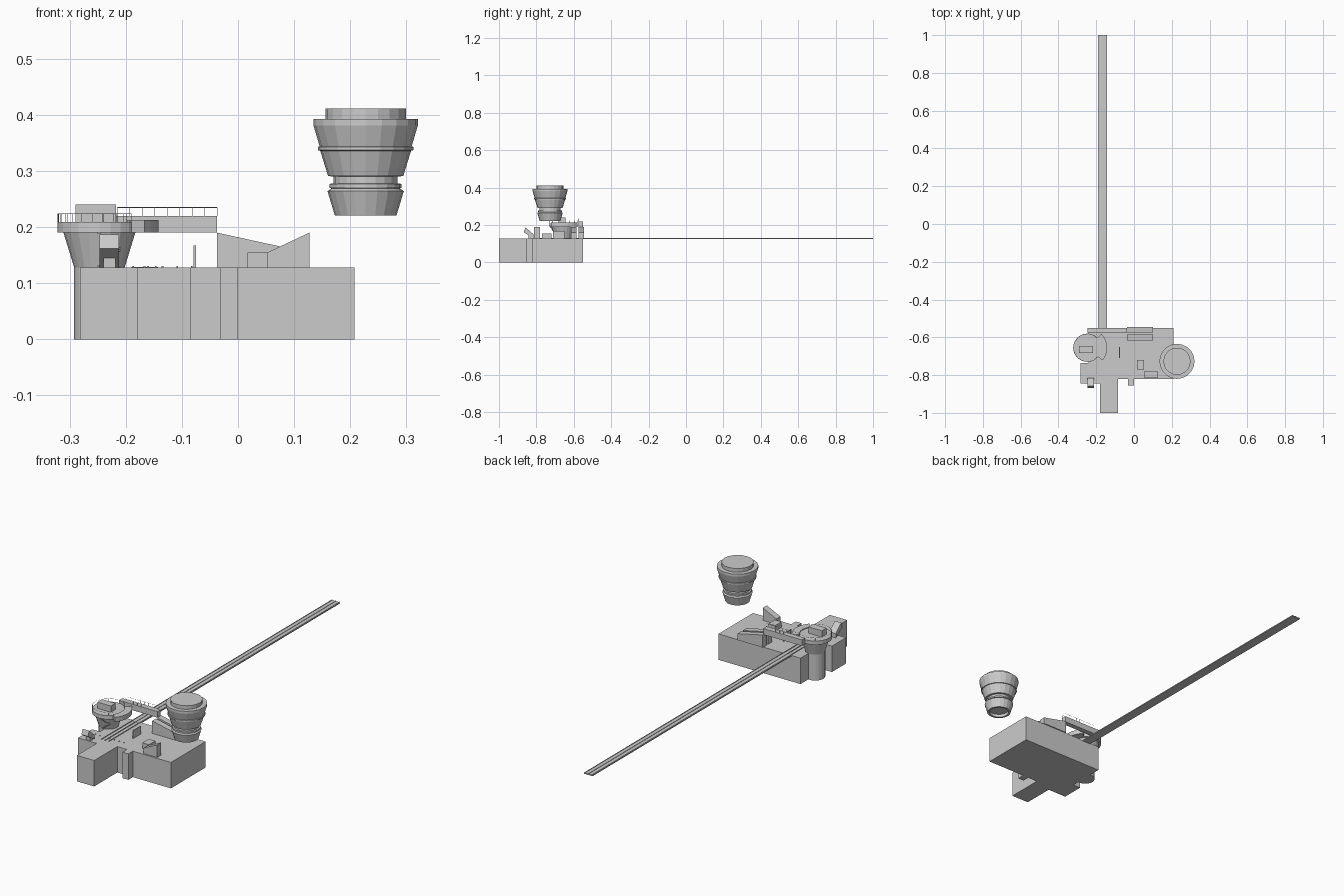
import bpy, math
from mathutils import Vector

if "Cube" in bpy.data.objects:
    bpy.data.objects.remove(bpy.data.objects["Cube"])


def mesh(name, verts, faces):
    me = bpy.data.meshes.new(name)
    me.from_pydata(verts, [], faces)
    me.update()
    ob = bpy.data.objects.new(name, me)
    bpy.context.collection.objects.link(ob)
    return ob


def prism(name, pts, lo, hi, axis='z'):
    """Extrude a counter-clockwise outline; axis z: pts are xy, y: xz, x: yz."""
    place = {'z': lambda p, h: (p[0], p[1], h),
             'y': lambda p, h: (p[0], -h, p[1]),
             'x': lambda p, h: (h, p[0], p[1])}[axis]
    n = len(pts)
    if axis == 'y':
        lo, hi = -hi, -lo
    v = [place(p, lo) for p in pts] + [place(p, hi) for p in pts]
    f = [tuple(reversed(range(n))), tuple(range(n, 2 * n))]
    f += [(i, (i + 1) % n, n + (i + 1) % n, n + i) for i in range(n)]
    return mesh(name, v, f)


def box(name, x, y, z):
    return prism(name, [(x[0], y[0]), (x[1], y[0]), (x[1], y[1]), (x[0], y[1])], *z)


def lathe(name, profile, centre, n):
    """Closed solid from (radius, z) points running bottom to top."""
    v, f = [], []
    for r, z in profile:
        for i in range(n):
            a = 2 * math.pi * i / n
            v.append((centre[0] + r * math.cos(a), centre[1] + r * math.sin(a), z))
    for k in range(len(profile) - 1):
        for i in range(n):
            j = (i + 1) % n
            f.append((k * n + i, k * n + j, k * n + n + j, k * n + n + i))
    f.append(tuple(reversed(range(n))))
    f.append(tuple(range(len(v) - n, len(v))))
    return mesh(name, v, f)


def wire(name, lines, r=0.0006):
    cu = bpy.data.curves.new(name, 'CURVE')
    cu.dimensions = '3D'
    cu.bevel_depth = r
    cu.bevel_resolution = 0
    for pts in lines:
        s = cu.splines.new('POLY')
        s.points.add(len(pts) - 1)
        for p, co in zip(s.points, pts):
            p.co = (*co, 1)
    ob = bpy.data.objects.new(name, cu)
    bpy.context.collection.objects.link(ob)


def railing(name, path, height):
    up = Vector((0, 0, height))
    path = [Vector(p) for p in path]
    wire(name, [[p + up for p in path]] + [[p, p + up] for p in path])


# Hull block with bow pier and side notch
prism('hull', [(-.24, -.55), (-.24, -.735), (-.282, -.735), (-.282, -.845), (-.18, -.845),
               (-.18, -1), (-.085, -1), (-.085, -.82), (-.032, -.82), (-.032, -.855),
               (0, -.855), (0, -.82), (.208, -.82), (.208, -.55)], 0, .128)

# Long runway with raised edge strips
box('runway', (-.19, -.143), (-.56, 1), (.124, .129))
for i, x in enumerate((-.188, -.168, -.148)):
    box(f'runway_strip_{i}', (x, x + .003), (-.8, 1), (.126, .131))

# Round control tower at the left side
C = (-.247, -.655)
lathe('tower_column', [(.045, 0), (.045, .128), (.064, .19)], C, 20)
lathe('tower_deck', [(.075, .19), (.075, .209)], C, 24)
box('tower_cabin', (-.29, -.217), (-.682, -.645), (.209, .24))


def ring(r, a0, a1, n):
    return [(C[0] + r * math.cos(math.radians(a0 + (a1 - a0) * i / n)),
             C[1] + r * math.sin(math.radians(a0 + (a1 - a0) * i / n))) for i in range(n + 1)]


prism('tower_balcony', ring(.105, -40, 45, 8) + ring(.07, 45, -40, 8), .19, .213)
railing('tower_railing', [(x, y, .209) for x, y in ring(.074, 50, 320, 18)], .015)

# Stairs zigzagging up the tower cone
for i in range(14):
    t = i / 13
    x = -.247 + .037 * (1 - abs(2 * t - 1))
    z = .13 + .058 * t
    y = C[1] - math.sqrt((.047 + .019 * t) ** 2 - (x - C[0]) ** 2)
    box(f'stair_{i}', (x - .003, x + .003), (y - .005, y + .003), (z, z + .002))

# Elevated bridge at the stern with railings
box('bridge', (-.247, -.037), (-.575, -.55), (.19, .22))
for side, y in (('front', -.574), ('back', -.551)):
    railing(f'bridge_railing_{side}',
            [(-.215 + .178 * i / 8, y, .22) for i in range(9)], .015)

# Sloped deck houses along the stern
for name, y0 in (('stern_ramp', -.575), ('inner_ramp', -.616)):
    prism(name, [(-.037, .128), (.1, .128), (.1, .16), (-.037, .19)], y0, y0 + .03, 'y')

# Raised wedge and small block at the front right
prism('front_wedge', [(.053, .128), (.127, .128), (.127, .19), (.053, .155)], -.812, -.78, 'y')
box('front_block', (.017, .053), (-.77, -.72), (.128, .155))

# Tilted arm on the front left corner
prism('tilted_arm', [(-.868, .162), (-.815, .128), (-.815, .15), (-.858, .187)],
      -.247, -.212, 'x')
box('arm_base', (-.24, -.218), (-.842, -.815), (.128, .15))

# Deck screen and low kerb posts
box('deck_screen', (-.079, -.075), (-.71, -.65), (.128, .167))
for i in range(7):
    x = -.24 + i * .026
    box(f'kerb_{i}', (x, x + .003), (-.773, -.769), (.128, .131))

# Floating stepped drum, recessed underneath
lathe('floating_drum', [(.045, .236), (.045, .221), (.055, .221), (.068, .264), (.061, .269),
                        (.064, .270), (.064, .277), (.057, .278), (.057, .290), (.067, .291),
                        (.081, .336), (.085, .337), (.085, .343), (.082, .344), (.093, .381),
                        (.093, .393), (.072, .393), (.072, .411)], (.2275, -.727), 20)
